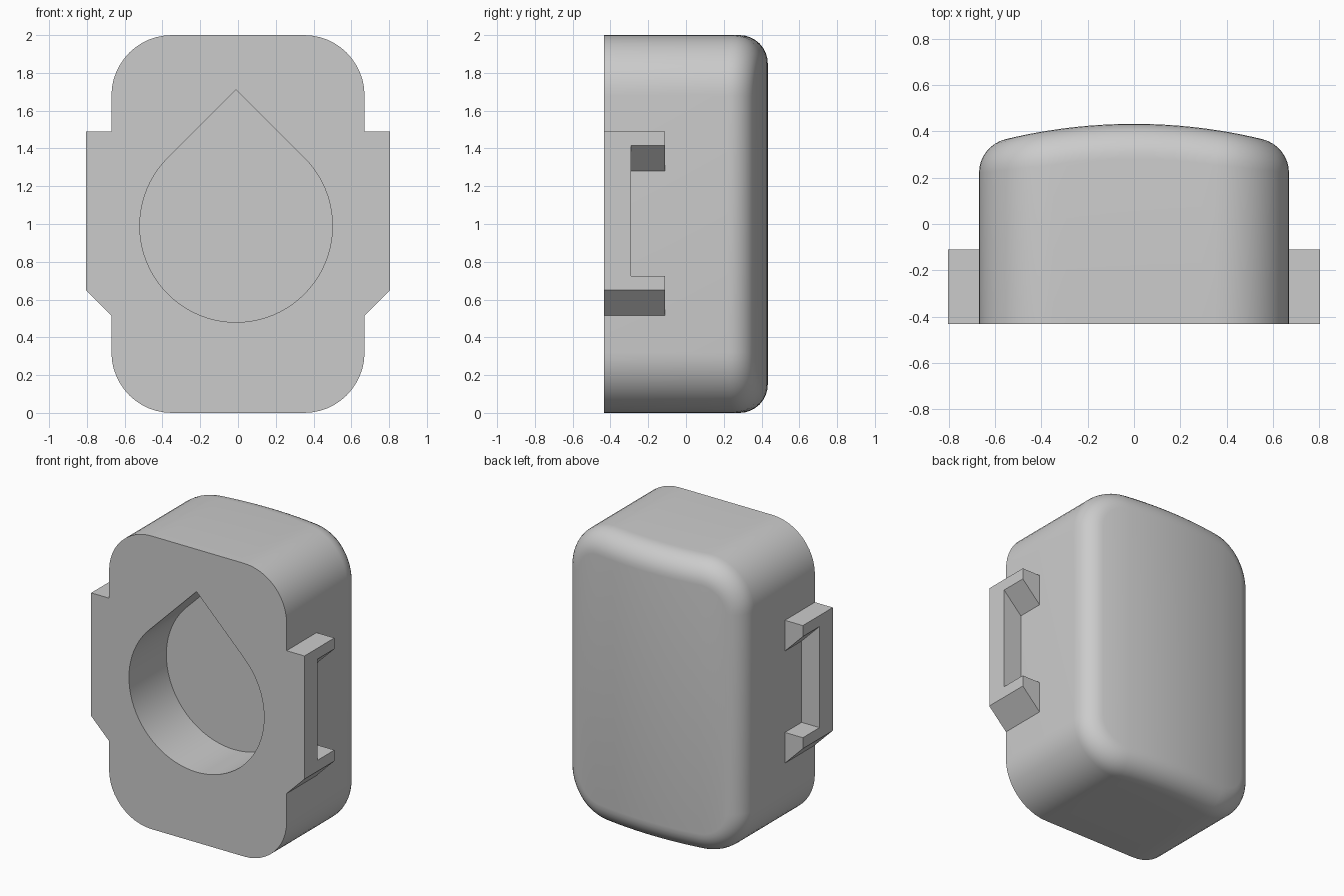
import bpy, bmesh, math
from mathutils import Vector

if "Cube" in bpy.data.objects:
    bpy.data.objects.remove(bpy.data.objects["Cube"])

grey = bpy.data.materials.new("light grey")
grey.diffuse_color = (0.6, 0.6, 0.6, 1)
grey.use_nodes = True
grey.node_tree.nodes["Principled BSDF"].inputs["Base Color"].default_value = grey.diffuse_color


def finish(name, bm):
    bmesh.ops.recalc_face_normals(bm, faces=bm.faces)
    me = bpy.data.meshes.new(name)
    bm.to_mesh(me)
    bm.free()
    ob = bpy.data.objects.new(name, me)
    me.materials.append(grey)
    bpy.context.collection.objects.link(ob)
    return ob


# Body: rounded rectangle with a gently arched back and a rolling-ball fillet
HALF_W, DEPTH, CORNER, FILLET, ARCH = 0.67, 0.433, 0.32, 0.15, 2.35
cx, cz, inner = HALF_W - CORNER, 2 - CORNER, CORNER - FILLET

half = []  # (centre x, centre z, normal x, normal z) along the upper half
N = 12
for i in range(N + 1):
    a = math.pi / 2 * i / N
    c, s = math.cos(a), math.sin(a)
    half.append((cx + inner * c, cz + inner * s, c, s))
flat = [(cx - 2 * cx * i / 12, cz + inner, 0, 1) for i in range(1, 12)]
half = half + flat + [(-x, z, -c, s) for x, z, c, s in reversed(half)]
loop = half + [(x, 2 - z, c, -s) for x, z, c, s in reversed(half)]

bm = bmesh.new()
STEPS = 8
rings = [[] for _ in range(STEPS + 2)]
for x, z, nx, nz in loop:
    yc = math.sqrt((ARCH - FILLET) ** 2 - x * x) - (ARCH - DEPTH)
    centre = Vector((x, yc, z))
    wall = Vector((nx, 0, nz))
    back = Vector((x, yc + ARCH - DEPTH, 0)).normalized()
    edge = centre + FILLET * wall
    rings[0].append(bm.verts.new((edge.x, -DEPTH, edge.z)))
    full = wall.angle(back)
    for k in range(STEPS + 1):
        t = k / STEPS
        d = (wall * math.sin((1 - t) * full) + back * math.sin(t * full)) / math.sin(full)
        rings[k + 1].append(bm.verts.new(centre + FILLET * d))
n, m = len(loop), len(half)
for r0, r1 in zip(rings, rings[1:]):
    for i in range(n):
        j = (i + 1) % n
        bm.faces.new((r0[i], r0[j], r1[j], r1[i]))
bm.faces.new(rings[0])
last = rings[-1]
for i in range(m - 1):
    bm.faces.new((last[i], last[i + 1], last[n - 2 - i], last[n - 1 - i]))
body = finish("body", bm)

# Teardrop pocket cut into the front
R, px, pz = 0.51, -0.01, 0.99
drop = [(px, pz + R * math.sqrt(2))]
for i in range(61):
    a = math.radians(135 + 270 * i / 60)
    drop.append((px + R * math.cos(a), pz + R * math.sin(a)))
bm = bmesh.new()
near = [bm.verts.new((x, -0.6, z)) for x, z in drop]
far = [bm.verts.new((x, -0.03, z)) for x, z in drop]
bm.faces.new(near)
bm.faces.new(far)
for i in range(len(drop)):
    j = (i + 1) % len(drop)
    bm.faces.new((near[i], near[j], far[j], far[i]))
cutter = finish("pocket_cutter", bm)
cutter.hide_render = True

bpy.context.view_layer.objects.active = body
body.select_set(True)
mod = body.modifiers.new("pocket", 'BOOLEAN')
mod.operation, mod.solver, mod.object = 'DIFFERENCE', 'EXACT', cutter
bpy.ops.object.modifier_apply(modifier=mod.name)
bpy.data.objects.remove(cutter)
bpy.ops.object.shade_smooth_by_angle(angle=math.radians(30))

# Side clips: thin plate in the middle, deeper arms above and below
OUTER_Z = (1.49, 1.415, 0.725, 0.65)
INNER_Z = (1.49, 1.28, 0.725, 0.515)
BACK_Y = (-0.11, -0.29, -0.11)


def clip(name, side):
    bm = bmesh.new()
    for i, yb in enumerate(BACK_Y):
        prof = [(HALF_W, INNER_Z[i]), (0.805, OUTER_Z[i]),
                (0.805, OUTER_Z[i + 1]), (HALF_W, INNER_Z[i + 1])]
        f = [bm.verts.new((side * x, -DEPTH, z)) for x, z in prof]
        b = [bm.verts.new((side * x, yb, z)) for x, z in prof]
        quads = [f, b[::-1]]
        for k in range(4):
            j = (k + 1) % 4
            quads.append((f[k], b[k], b[j], f[j]))
        for q in quads:
            bm.faces.new(q)
    return finish(name, bm)


clip("right_clip", 1)
clip("left_clip", -1)
